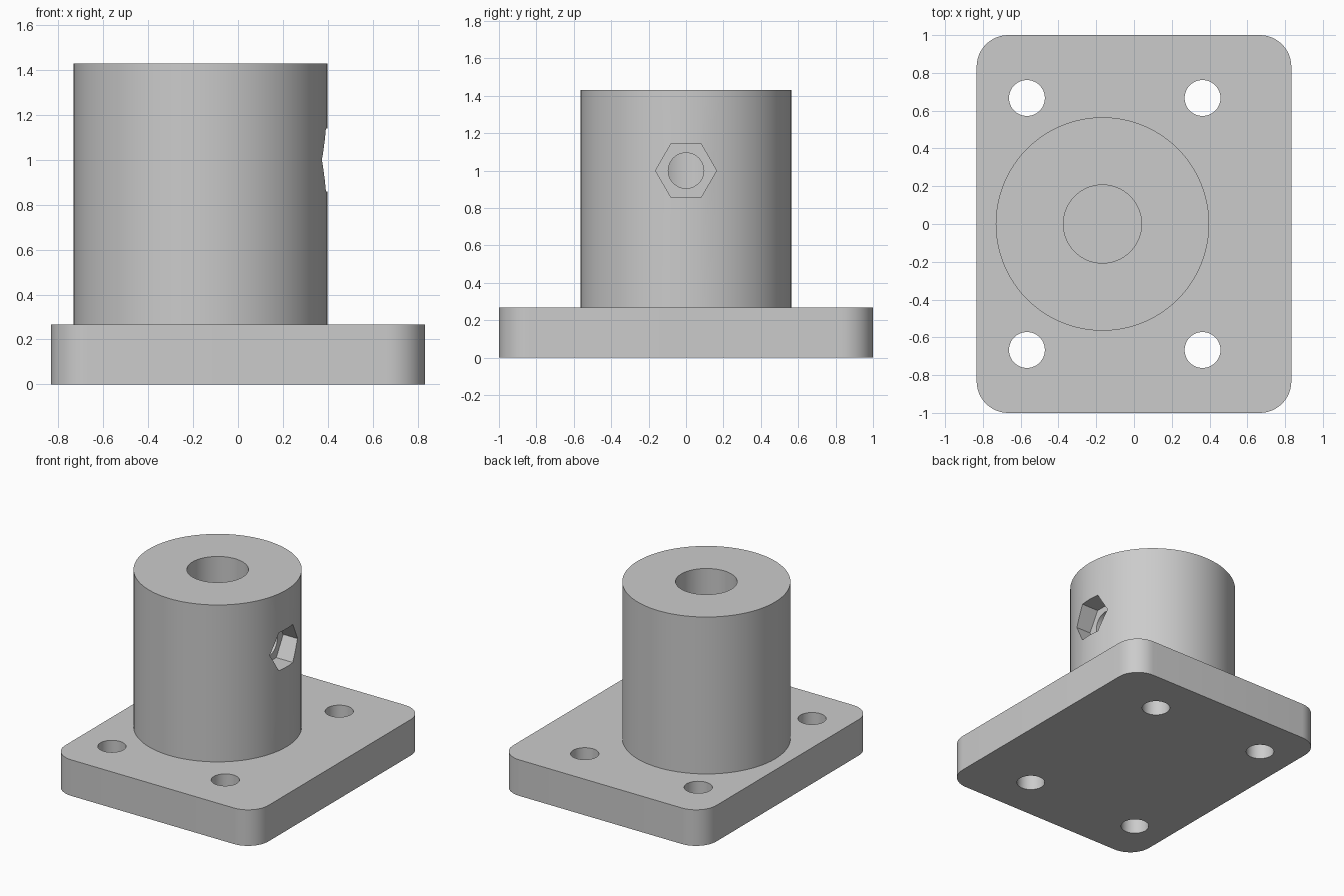
import bpy
import bmesh
from math import pi, sin, cos, radians
from mathutils import Matrix

cube = bpy.data.objects.get("Cube")
if cube:
    bpy.data.objects.remove(cube, do_unlink=True)

# Main dimensions
HALF_X, HALF_Y, PLATE_H = 0.833, 1.0, 0.267
CORNER_R = 0.167
POST_X, POST_R, TOP = -0.167, 0.565, 1.43
BORE_R, SCREW_Z = 0.207, 1.0

grey = bpy.data.materials.new("grey_plastic")
grey.use_nodes = True
colour = (0.6, 0.6, 0.6, 1)
grey.diffuse_color = colour
grey.node_tree.nodes["Principled BSDF"].inputs["Base Color"].default_value = colour


def add_object(name, bm):
    mesh = bpy.data.meshes.new(name)
    bmesh.ops.recalc_face_normals(bm, faces=bm.faces)
    bm.to_mesh(mesh)
    bm.free()
    mesh.materials.append(grey)
    obj = bpy.data.objects.new(name, mesh)
    bpy.context.collection.objects.link(obj)
    return obj


def prism(name, radius, start, length, sides=64, along_x=False):
    """Regular prism growing from start along +z, or along +x."""
    bm = bmesh.new()
    bmesh.ops.create_cone(bm, cap_ends=True, segments=sides, radius1=radius,
                          radius2=radius, depth=length,
                          matrix=Matrix.Translation((0, 0, length / 2)))
    turn = Matrix.Rotation(pi / 2, 4, 'Y') if along_x else Matrix()
    bm.transform(Matrix.Translation(start) @ turn)
    return add_object(name, bm)


def rounded_plate(name, steps=12):
    bm = bmesh.new()
    ring = []
    for quarter, (sx, sy) in enumerate([(1, 1), (-1, 1), (-1, -1), (1, -1)]):
        for i in range(steps + 1):
            a = (quarter + i / steps) * pi / 2
            ring.append(bm.verts.new((sx * (HALF_X - CORNER_R) + CORNER_R * cos(a),
                                      sy * (HALF_Y - CORNER_R) + CORNER_R * sin(a), 0)))
    face = bm.faces.new(ring)
    top = bmesh.ops.extrude_face_region(bm, geom=[face])["geom"]
    bmesh.ops.translate(bm, vec=(0, 0, PLATE_H),
                        verts=[v for v in top if isinstance(v, bmesh.types.BMVert)])
    return add_object(name, bm)


def combine(target, other, operation):
    other.hide_render = True
    mod = target.modifiers.new(other.name, 'BOOLEAN')
    mod.operation, mod.solver, mod.object = operation, 'EXACT', other
    bpy.context.view_layer.objects.active = target
    bpy.ops.object.modifier_apply(modifier=mod.name)
    bpy.data.objects.remove(other, do_unlink=True)


# Mounting plate with an off-centre post
flange = rounded_plate("flange_mount")
post = prism("post", POST_R, (POST_X, 0, PLATE_H / 2), TOP - PLATE_H / 2, sides=96)
combine(flange, post, 'UNION')

# Blind bore down the post
combine(flange, prism("bore", BORE_R, (POST_X, 0, PLATE_H), TOP), 'DIFFERENCE')

# Four bolt holes
for x in (-0.567, 0.363):
    for y in (-0.667, 0.667):
        combine(flange, prism("bolt_hole", 0.095, (x, y, -0.1), 0.6, sides=48), 'DIFFERENCE')

# Set screw hole into the bore, with a hexagonal nut recess
combine(flange, prism("screw_hole", 0.095, (POST_X, 0, SCREW_Z), 0.9, 48, True), 'DIFFERENCE')
nut = prism("nut_recess", 0.163, (0, 0, 0), 0.4, 6, True)
# Turn the hexagon so its corners point sideways
points = [v.co for v in nut.data.vertices]
if max(p.z for p in points) > max(p.y for p in points):
    nut.data.transform(Matrix.Rotation(radians(30), 4, 'X'))
nut.data.transform(Matrix.Translation((0.257, 0, SCREW_Z)))
combine(flange, nut, 'DIFFERENCE')

# Smooth round walls, crisp rims
bpy.ops.object.select_all(action='DESELECT')
flange.select_set(True)
bpy.context.view_layer.objects.active = flange
bpy.ops.object.shade_smooth_by_angle(angle=radians(25))
